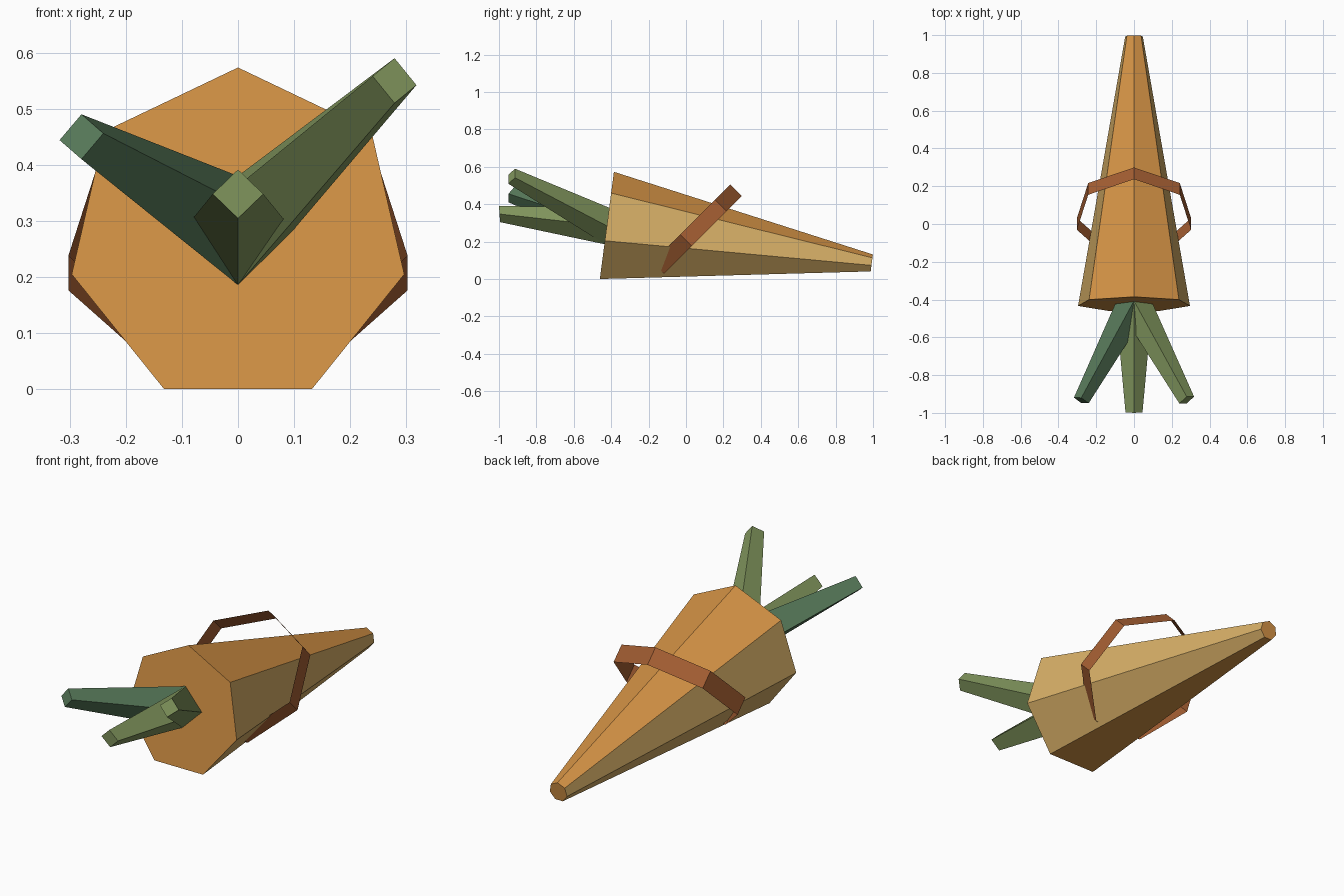
import bpy
import bmesh
from math import sin, cos, pi, radians
from mathutils import Vector

old = bpy.data.objects.get("Cube")
if old:
    bpy.data.objects.remove(old, do_unlink=True)


def material(name, rgb):
    """Flat material from a linear colour."""
    mat = bpy.data.materials.new(name)
    mat.use_nodes = True
    colour = (*rgb, 1.0)
    mat.diffuse_color = colour
    mat.node_tree.nodes["Principled BSDF"].inputs["Base Color"].default_value = colour
    return mat


orange = material("orange", (0.66, 0.29, 0.06))
tan = material("tan", (0.68, 0.43, 0.135))
leaf_green = material("leaf_green", (0.23, 0.32, 0.115))
blue_green = material("blue_green", (0.095, 0.19, 0.1))
strap_brown = material("strap_brown", (0.37, 0.112, 0.032))


def polygon(centre, right, up, sides):
    """Corners of a regular polygon, starting at the top."""
    turns = [2 * pi * i / sides for i in range(sides)]
    return [Vector(centre) + Vector(right) * sin(t) + Vector(up) * cos(t) for t in turns]


def loft(name, first, last, mats, capped=True):
    """Join two matching polygons into a tapered solid or an open band."""
    bm = bmesh.new()
    a = [bm.verts.new(p) for p in first]
    b = [bm.verts.new(p) for p in last]
    n = len(a)
    for i in range(n):
        j = (i + 1) % n
        bm.faces.new((a[i], a[j], b[j], b[i]))
    if capped:
        bm.faces.new(a)
        bm.faces.new(b)
    bmesh.ops.recalc_face_normals(bm, faces=bm.faces)
    mesh = bpy.data.meshes.new(name)
    bm.to_mesh(mesh)
    bm.free()
    for mat in mats:
        mesh.materials.append(mat)
    obj = bpy.data.objects.new(name, mesh)
    bpy.context.collection.objects.link(obj)
    return obj


X = Vector((1, 0, 0))
tilt = radians(7.5)
body_up = Vector((0, sin(tilt), cos(tilt)))

# Tapered seven-sided root, with tan flanks
root = loft("carrot_root",
            polygon((0, -0.425, 0.272), X * 0.304, body_up * 0.304, 7),
            polygon((0, 0.993, 0.084), X * 0.048, body_up * 0.048, 7),
            [orange, tan])
for face in root.data.polygons:
    face.material_index = int(abs(face.normal.x) > 0.6)

# Three square stalks that share one base
stalks = {
    "middle_stalk": ((0, -0.997, 0.348), (0.045, 0, 0), (0, -0.003, 0.0435), leaf_green),
    "left_stalk": ((0.279, -0.932, 0.55), (0.039, 0.018, -0.008), (0, 0.018, 0.04), leaf_green),
    "right_stalk": ((-0.279, -0.934, 0.45), (0.039, -0.015, 0.006), (0, 0.014, 0.04), blue_green),
}
for name, (tip, right, up, mat) in stalks.items():
    base = polygon((0, -0.42, 0.283), X * 0.098, body_up * 0.098, 4)
    loft(name, base, polygon(tip, right, up, 4), [mat])

# Thin slanted strap around the root
strap_up = Vector((0, 1, 1)).normalized() * 0.31
half_width = Vector((0, 0.031, -0.031))
strap_centre = Vector((0, 0.049, 0.256))
loft("strap",
     polygon(strap_centre - half_width, X * 0.31, strap_up, 7),
     polygon(strap_centre + half_width, X * 0.31, strap_up, 7),
     [strap_brown], capped=False)
